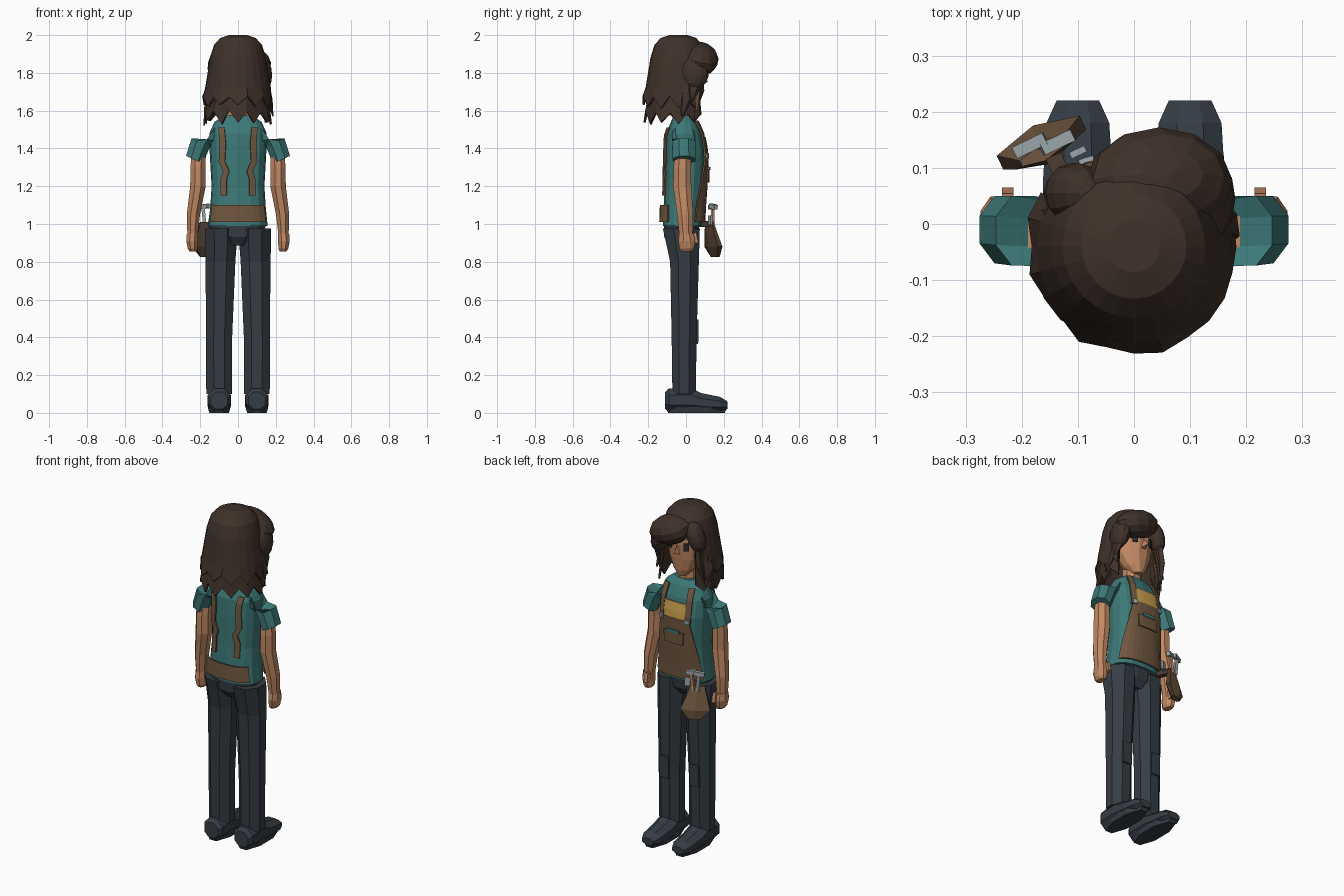
import bpy, bmesh, math, random
from mathutils import Vector, Matrix

if "Cube" in bpy.data.objects:
    bpy.data.objects.remove(bpy.data.objects["Cube"])

random.seed(4)


def mat(name, r, g, b):
    m = bpy.data.materials.new(name)
    m.diffuse_color = (r, g, b, 1)
    m.use_nodes = True
    m.node_tree.nodes["Principled BSDF"].inputs["Base Color"].default_value = m.diffuse_color
    return m


HAIR = mat("hair_brown", 0.050, 0.031, 0.023)
TEAL = mat("shirt_teal", 0.045, 0.19, 0.185)
SKIN = mat("skin", 0.54, 0.25, 0.125)
CLOTH = mat("trouser_slate", 0.036, 0.046, 0.058)
APRON = mat("apron_brown", 0.16, 0.095, 0.05)
GOLD = mat("patch_gold", 0.56, 0.34, 0.07)
DARK = mat("pouch_dark_brown", 0.075, 0.045, 0.028)
METAL = mat("metal_grey", 0.33, 0.38, 0.40)
INK = mat("eye_dark", 0.02, 0.026, 0.033)


def build(name, verts, faces, material, thick=0):
    bm = bmesh.new()
    vs = [bm.verts.new(v) for v in verts]
    for f in faces:
        bm.faces.new([vs[i] for i in f])
    bmesh.ops.recalc_face_normals(bm, faces=bm.faces[:])
    me = bpy.data.meshes.new(name)
    bm.to_mesh(me)
    bm.free()
    me.materials.append(material)
    ob = bpy.data.objects.new(name, me)
    bpy.context.collection.objects.link(ob)
    if thick:
        mod = ob.modifiers.new("thickness", 'SOLIDIFY')
        mod.thickness = thick
        mod.offset = 0
    return ob


def skin(name, rings, material):
    n = len(rings[0])
    verts = [p for r in rings for p in r]
    faces = [(k * n + i, k * n + (i + 1) % n, (k + 1) * n + (i + 1) % n, (k + 1) * n + i)
             for k in range(len(rings) - 1) for i in range(n)]
    faces += [tuple(range(n)), tuple(range(len(verts) - n, len(verts)))]
    return build(name, verts, faces, material)


def ring(cx, cy, z, rx, ry, tilt=0, n=8):
    k = 1 / math.cos(math.pi / n)
    pts = []
    for i in range(n):
        a = (i + 0.5) * 2 * math.pi / n
        dx = rx * k * math.cos(a)
        pts.append(Vector((cx + dx, cy + ry * k * math.sin(a), z + tilt * dx)))
    return pts


def loft(name, rows, material, n=8):
    return skin(name, [ring(*r, n=n) for r in rows], material)


def box(name, centre, size, rot, material):
    m = Matrix.Translation(centre) @ rot.to_4x4()
    rings = [[m @ Vector((sx * size[0] / 2, sy * size[1] / 2, sz * size[2] / 2))
              for sx, sy in ((-1, -1), (1, -1), (1, 1), (-1, 1))] for sz in (-1, 1)]
    return skin(name, rings, material)


# --- torso: rows of height, half width, back y, chest y
TORSO = [(.99, .157, -.122, .085), (1.1, .146, -.118, .09), (1.2, .14, -.112, .098),
         (1.38, .15, -.11, .104), (1.48, .152, -.105, .085), (1.54, .125, -.08, .06),
         (1.575, .075, -.065, .035)]
P = 2.5


def torso_row(z):
    z = min(max(z, TORSO[0][0]), TORSO[-1][0])
    for a, b in zip(TORSO, TORSO[1:]):
        if z <= b[0]:
            t = (z - a[0]) / (b[0] - a[0])
            return [a[i] + t * (b[i] - a[i]) for i in (1, 2, 3)]


def torso_ring(z, n=16):
    rx, y0, y1 = torso_row(z)
    out = []
    for i in range(n):
        a = i * 2 * math.pi / n
        c, s = math.cos(a), math.sin(a)
        out.append(Vector((rx * math.copysign(abs(c) ** (2 / P), c),
                           (y0 + y1) / 2 + (y1 - y0) / 2 * math.copysign(abs(s) ** (2 / P), s), z)))
    return out


skin("shirt_body", [torso_ring(r[0]) for r in TORSO], TEAL)


def panel(name, rows, side, material, off=0.008, cols=6):
    """Cloth plate on the torso; rows of (z, left x, right x), side +1 chest, -1 back."""
    fine = []
    for a, b in zip(rows, rows[1:]):
        k = max(1, round(abs(b[0] - a[0]) / 0.04))
        fine += [[a[i] + (b[i] - a[i]) * j / k for i in range(3)] for j in range(k)]
    fine.append(rows[-1])
    verts = []
    for z, xl, xr in fine:
        rx, y0, y1 = torso_row(z)
        for c in range(cols + 1):
            x = xl + (xr - xl) * c / cols
            h = max(0, 1 - min(1, abs(x) / (rx + off)) ** P) ** (1 / P)
            verts.append((x, (y0 + y1) / 2 + side * ((y1 - y0) / 2 + off) * h, z))
    w = cols + 1
    faces = [(r * w + c, r * w + c + 1, (r + 1) * w + c + 1, (r + 1) * w + c)
             for r in range(len(fine) - 1) for c in range(cols)]
    return build(name, verts, faces, material, 0.009)


# --- apron, belt, patch and straps
panel("apron_front", [(1.01, -.15, .15), (1.12, -.135, .135), (1.3, -.105, .105), (1.37, -.09, .09)],
      1, APRON, 0.012, 10)
panel("apron_pocket", [(1.22, -.06, .06), (1.29, -.065, .065)], 1, APRON, 0.02)
panel("pocket_trim", [(1.285, -.04, .04), (1.303, -.04, .04)], 1, TEAL, 0.024)
panel("chest_patch", [(1.36, -.07, .07), (1.46, -.068, .068)], 1, GOLD, 0.011)
panel("back_belt", [(1.01, -.145, .145), (1.10, -.136, .136)], -1, APRON, 0.016, 10)
for s in (-1, 1):
    def strap(name, rows, side):
        panel(name, [(z, s * x - .016, s * x + .016) for z, x in rows], side, APRON, 0.012, 2)
    strap("front_strap", [(1.35, .085), (1.48, .085), (1.545, .08)], 1)
    strap("back_strap", [(1.15, .075), (1.24, .075), (1.28, .062), (1.33, .085), (1.43, .08), (1.51, .088)], -1)
    panel("strap_buckle", [(1.35, s * .085 - .013, s * .085 + .013),
                           (1.375, s * .085 - .013, s * .085 + .013)], 1, METAL, 0.02, 2)

    # --- sleeves, arms, hands
    loft("sleeve", [(s * .115, -.015, 1.465, .02, .05, s * -2.8), (s * .15, -.015, 1.47, .035, .06, s * -1.5),
                    (s * .198, -.012, 1.43, .048, .062, s * .5),
                    (s * .23, -.01, 1.34, .045, .06, s * .45)], TEAL)
    loft("arm", [(s * .205, -.012, 1.42, .036, .04), (s * .212, -.02, 1.3, .04, .046),
                 (s * .212, -.02, 1.2, .041, .048), (s * .236, -.005, 1.05, .035, .043),
                 (s * .241, 0, .94, .027, .035)], SKIN)
    loft("hand", [(s * .241, .002, .95, .030, .038), (s * .243, .004, .91, .031, .045),
                  (s * .24, .004, .87, .026, .038), (s * .238, .004, .855, .018, .028)], SKIN)
    box("thumb", (s * .225, .045, .925), (.02, .03, .055), Matrix.Rotation(.2, 3, 'X'), SKIN)

    # --- legs, knee patches, shoes
    loft("trouser_leg", [(s * .1, -.01, .10, .068, .062), (s * .1, -.01, .4, .069, .066),
                         (s * .093, -.008, .8, .079, .076), (s * .09, -.02, .93, .086, .092),
                         (s * .092, -.025, .975, .084, .098)], CLOTH)
    box("knee_patch", (s * .1, .06, .43), (.06, .012, .13), Matrix.Rotation(-.02, 3, 'X'), CLOTH)
    shoe = []
    for y, z0, z1, hw in ((-.11, .02, .11, .045), (-.09, .006, .13, .06), (.03, .006, .13, .062),
                          (.08, .006, .105, .062), (.18, .006, .085, .056), (.22, .02, .06, .038)):
        shoe.append([Vector((s * .1 + p.x, y, p.y)) for p in ring(0, (z0 + z1) / 2, 0, hw, (z1 - z0) / 2)])
    skin("shoe", shoe, CLOTH)
    loft("shoe_sole", [(s * .1, .055, 0, .052, .15), (s * .1, .055, .03, .06, .162)], CLOTH)

loft("trouser_hips", [(0, -.025, .885, .06, .06), (0, -.025, .93, .13, .09),
                      (0, -.023, 1.005, .15, .095)], CLOTH, 12)

# --- neck, head and face
loft("neck", [(0, -.02, 1.54, .052, .05), (0, -.02, 1.68, .045, .045)], SKIN)
loft("head", [(0, .03, 1.6, .025, .028), (0, .01, 1.64, .062, .058), (0, -.01, 1.71, .098, .085),
              (0, -.022, 1.80, .112, .105), (0, -.03, 1.88, .108, .105),
              (0, -.03, 1.94, .075, .075)], SKIN, 12)
build("nose", [(-.016, .075, 1.74), (.016, .075, 1.74), (0, .118, 1.752), (0, .078, 1.80)],
      [(0, 1, 2), (0, 2, 3), (2, 1, 3), (0, 3, 1)], SKIN)
for s in (-1, 1):
    box("eye", (s * .054, .074, 1.79), (.028, .008, .045), Matrix.Rotation(-s * .5, 3, 'Z'), INK)


# --- hair: ragged shells open at the face
def hair_shell(name, rows, zig, gap, close_z, n=24):
    verts, faces = [], []
    for k, (z, r) in enumerate(rows):
        for i in range(n):
            a = 2 * math.pi * i / n
            last = k == len(rows) - 1
            dz = (zig * (1 if i % 2 else -1) + random.uniform(-.012, .012)) if last else 0
            rr = r * (1 + (random.uniform(-.04, .06) if last else 0))
            verts.append((rr * math.cos(a), -.04 + rr * math.sin(a), z + dz))
    for k in range(len(rows) - 1):
        for i in range(n):
            mid = (i + .5) * 360 / n
            if rows[k + 1][0] < close_z and gap[0] < mid < gap[1]:
                continue
            j = (i + 1) % n
            faces.append((k * n + i, k * n + j, (k + 1) * n + j, (k + 1) * n + i))
    if rows[0][0] > 1.9:
        faces.append(tuple(range(n)))
    return build(name, verts, faces, HAIR, 0.012)


hair_shell("hair_outer", [(1.995, .045), (1.98, .09), (1.945, .122), (1.88, .142), (1.8, .155),
                          (1.72, .168), (1.645, .182)], .024, (28, 146), 1.87)
hair_shell("hair_under", [(1.78, .138), (1.68, .155), (1.565, .170)], .026, (28, 142), 1.87)


# --- swept fringe and side locks
def blob(name, centre, radii, rot, power=1.0):
    bm = bmesh.new()
    bmesh.ops.create_uvsphere(bm, u_segments=12, v_segments=7, radius=1)
    m = Matrix.Translation(centre) @ rot.to_4x4() @ Matrix.Diagonal((*radii, 1))
    bmesh.ops.transform(bm, matrix=m, verts=bm.verts)
    me = bpy.data.meshes.new(name)
    bm.to_mesh(me)
    bm.free()
    me.materials.append(HAIR)
    bpy.context.collection.objects.link(bpy.data.objects.new(name, me))


blob("fringe", (.045, .075, 1.875), (.135, .098, .082),
     Matrix.Rotation(.32, 3, 'Y') @ Matrix.Rotation(-.2, 3, 'X'))
blob("fringe_side", (.135, .045, 1.80), (.045, .075, .09), Matrix.Rotation(-.1, 3, 'Y'))
blob("fringe_left", (-.105, .055, 1.86), (.05, .055, .09), Matrix.Rotation(.35, 3, 'Y'))
for x, y, top, tip in ((-.135, .06, 1.84, 1.57), (-.16, .01, 1.75, 1.52), (-.125, .03, 1.7, 1.55),
                       (.15, .04, 1.8, 1.63), (.165, 0, 1.75, 1.57)):
    s = math.copysign(1, x)
    loft("hair_lock", [(x - s * .015, y, top, .014, .024), (x, y, (top + tip) / 2, .018, .032),
                       (x + s * .02, y - .02, tip, .003, .004)], HAIR, 6)

# --- hip pouch with tools
turn = Matrix.Rotation(.45, 3, 'Z')
pouch = []
for z, cy, hu, hv in ((1.01, .125, .04, .014), (.95, .132, .058, .028), (.88, .145, .082, .034),
                      (.825, .155, .035, .022)):
    pouch.append([Vector((-.165, cy, z)) + turn @ Vector((a * hu, b * hv, 0))
                  for a, b in ((-1, -.4), (0, -1), (1, -.4), (1, .4), (0, 1), (-1, .4))])
bag = skin("tool_pouch", pouch, APRON)
bag.data.materials.append(DARK)
for f in bag.data.polygons:
    if f.normal.x > .1 or f.normal.y < -.3:
        f.material_index = 1
box("pouch_hanger", (-.13, .09, 1.0), (.03, .07, .03), Matrix.Rotation(.4, 3, 'Z'), DARK)
for x, y, lean, top in ((-.18, .14, -.1, METAL), (-.145, .145, .15, METAL)):
    r = Matrix.Rotation(lean, 3, 'Y')
    box("tool_handle", (x, y, 1.035), (.018, .014, .10), r, SKIN if lean > 0 else METAL)
    box("tool_head", (x + lean * .05, y, 1.092), (.06, .022, .024), turn @ r, top)
box("tool_blade", (-.1, .128, 1.02), (.03, .012, .05), turn, METAL)
